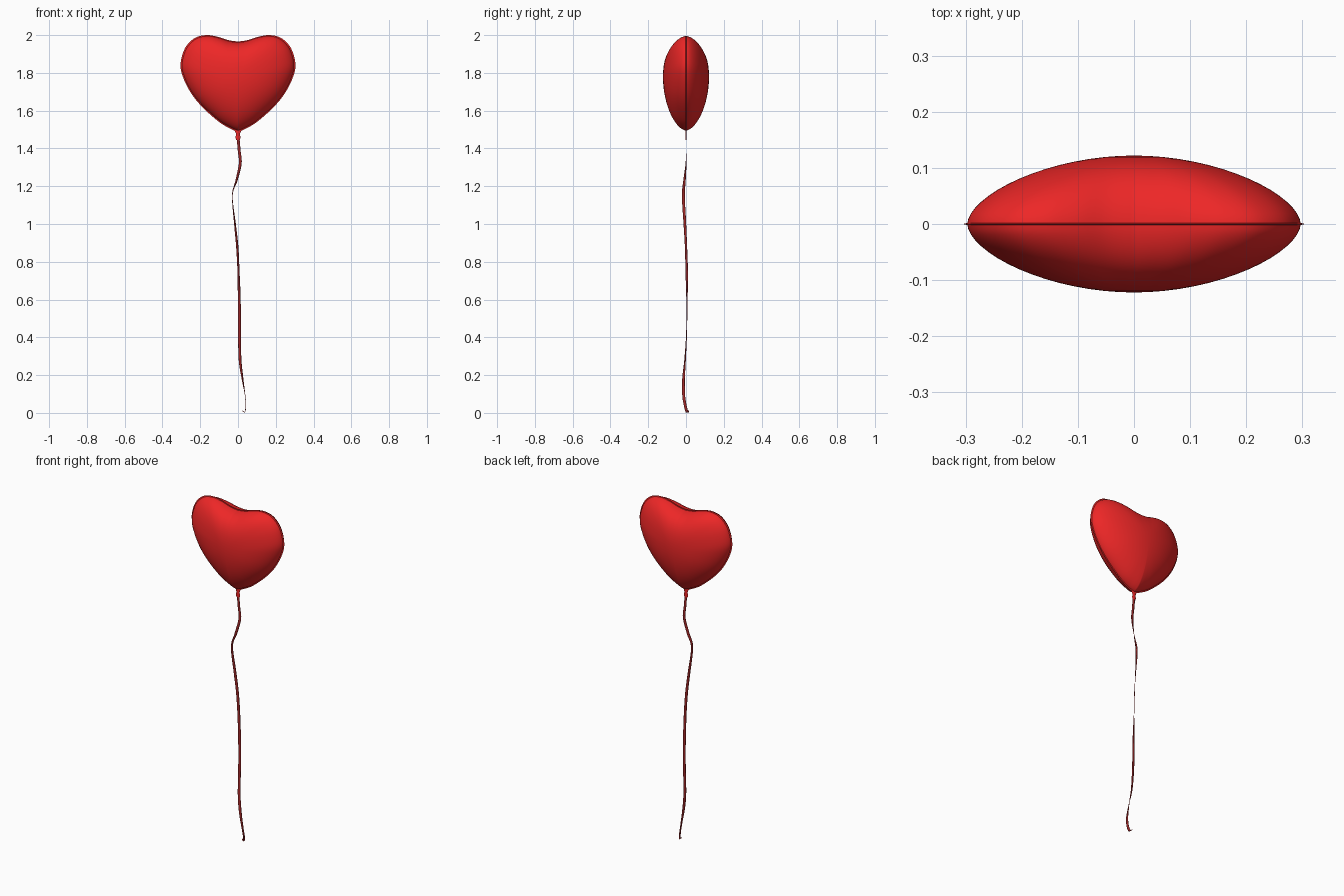
import bpy, bmesh, math
from mathutils import Vector

if "Cube" in bpy.data.objects:
    bpy.data.objects.remove(bpy.data.objects["Cube"])


def material(name, color):
    m = bpy.data.materials.new(name)
    m.diffuse_color = (*color, 1)
    m.use_nodes = True
    m.node_tree.nodes["Principled BSDF"].inputs["Base Color"].default_value = m.diffuse_color
    return m


def spline(pts, n):
    # Catmull-Rom sampling through control tuples of any dimension
    p = [pts[0]] + list(pts) + [pts[-1]]
    out = []
    for i in range(1, len(p) - 2):
        for k in range(n):
            t = k / n
            out.append(tuple(
                0.5 * (2*b + (c-a)*t + (2*a-5*b+4*c-d)*t*t + (3*b-a-3*c+d)*t**3)
                for a, b, c, d in zip(p[i-1], p[i], p[i+1], p[i+2])))
    out.append(tuple(pts[-1]))
    return out


def make(name, bm, mat, angle=40):
    bmesh.ops.recalc_face_normals(bm, faces=bm.faces[:])
    me = bpy.data.meshes.new(name)
    bm.to_mesh(me)
    bm.free()
    ob = bpy.data.objects.new(name, me)
    bpy.context.collection.objects.link(ob)
    me.materials.append(mat)
    bpy.ops.object.select_all(action='DESELECT')
    ob.select_set(True)
    bpy.context.view_layer.objects.active = ob
    bpy.ops.object.shade_smooth_by_angle(angle=math.radians(angle))
    return ob


red = material("balloon_red", (0.85, 0.02, 0.02))
dark = material("ribbon_red", (0.35, 0.02, 0.02))

# Heart outline: right half, mirrored to the left
half = spline([(0, 1.966), (0.05, 1.973), (0.11, 1.992), (0.17, 2.0), (0.23, 1.984),
               (0.28, 1.932), (0.304, 1.85), (0.292, 1.78), (0.25, 1.695),
               (0.19, 1.62), (0.1, 1.54), (0.035, 1.502), (0, 1.488)], 5)
outline = half + [(-x, z) for x, z in half[-2:0:-1]]
CZ, DEPTH, RIM = 1.78, 0.122, 0.975
N = len(outline)

# Heart balloon: two puffed shells meeting at a thin flat seam
bm = bmesh.new()


def ring(t, y, s):
    vs = []
    for x, z in outline:
        d = Vector((x, z - CZ))
        d = t * (t * d + (1 - t) * 0.27 * d.normalized()) * s
        vs.append(bm.verts.new((d.x, y, d.y + CZ)))
    return vs


def bridge(a, b):
    for i in range(N):
        j = (i + 1) % N
        bm.faces.new((a[i], a[j], b[j], b[i]))


seam = ring(1, 0, 1)
STEPS = 16
for side in (-1, 1):
    prev = seam
    for k in range(STEPS):
        t = math.cos(math.pi / 2 * k / STEPS)
        y = 0.002 + (DEPTH - 0.002) * (1 - t * t) ** 0.6
        cur = ring(t, side * y, RIM + (1 - RIM) * (1 - t))
        bridge(prev, cur)
        prev = cur
    pole = bm.verts.new((0, side * DEPTH, CZ))
    for i in range(N):
        bm.faces.new((prev[i], prev[(i + 1) % N], pole))
make("heart_balloon", bm, red)

# Flat filling neck below the heart
bm = bmesh.new()
rows = []
for z, w in ((1.505, 0.026), (1.487, 0.014), (1.475, 0.010), (1.462, 0.013), (1.445, 0.011)):
    rows.append([bm.verts.new((w * math.cos(a), 0.003 * math.sin(a), z))
                 for a in (2 * math.pi * i / 12 for i in range(12))])
for a, b in zip(rows, rows[1:]):
    for i in range(12):
        j = (i + 1) % 12
        bm.faces.new((a[i], a[j], b[j], b[i]))
bm.faces.new(rows[0])
bm.faces.new(rows[-1])
make("balloon_neck", bm, red)

# Twisting ribbon: x, y, z and twist in degrees (0 = wide side to the front)
path = [(0, 0, 1.465, 0), (0.006, 0, 1.39, 0), (0.012, 0, 1.32, 10),
        (-0.008, -0.008, 1.23, 50), (-0.03, -0.014, 1.15, 85), (-0.016, -0.006, 1.0, 60),
        (-0.004, 0, 0.88, 45), (0.003, 0.004, 0.74, 50), (0.007, 0.005, 0.58, 15),
        (0.008, 0.003, 0.42, 10), (0.011, -0.005, 0.28, 25), (0.024, -0.013, 0.18, 60),
        (0.038, -0.012, 0.09, 90), (0.041, -0.002, 0.03, 95), (0.035, 0.006, 0.004, 95),
        (0.024, 0.009, 0.012, 95)]
bm = bmesh.new()
prev = None
for x, y, z, deg in spline(path, 6):
    a = math.radians(deg)
    o = Vector((math.cos(a), math.sin(a), 0)) * 0.0075
    c = Vector((x, y, max(z, 0.001)))
    cur = [bm.verts.new(c - o), bm.verts.new(c + o)]
    if prev:
        bm.faces.new((prev[0], prev[1], cur[1], cur[0]))
    prev = cur
ribbon = make("ribbon", bm, dark)
mod = ribbon.modifiers.new("thickness", 'SOLIDIFY')
mod.thickness = 0.002
mod.offset = 0
